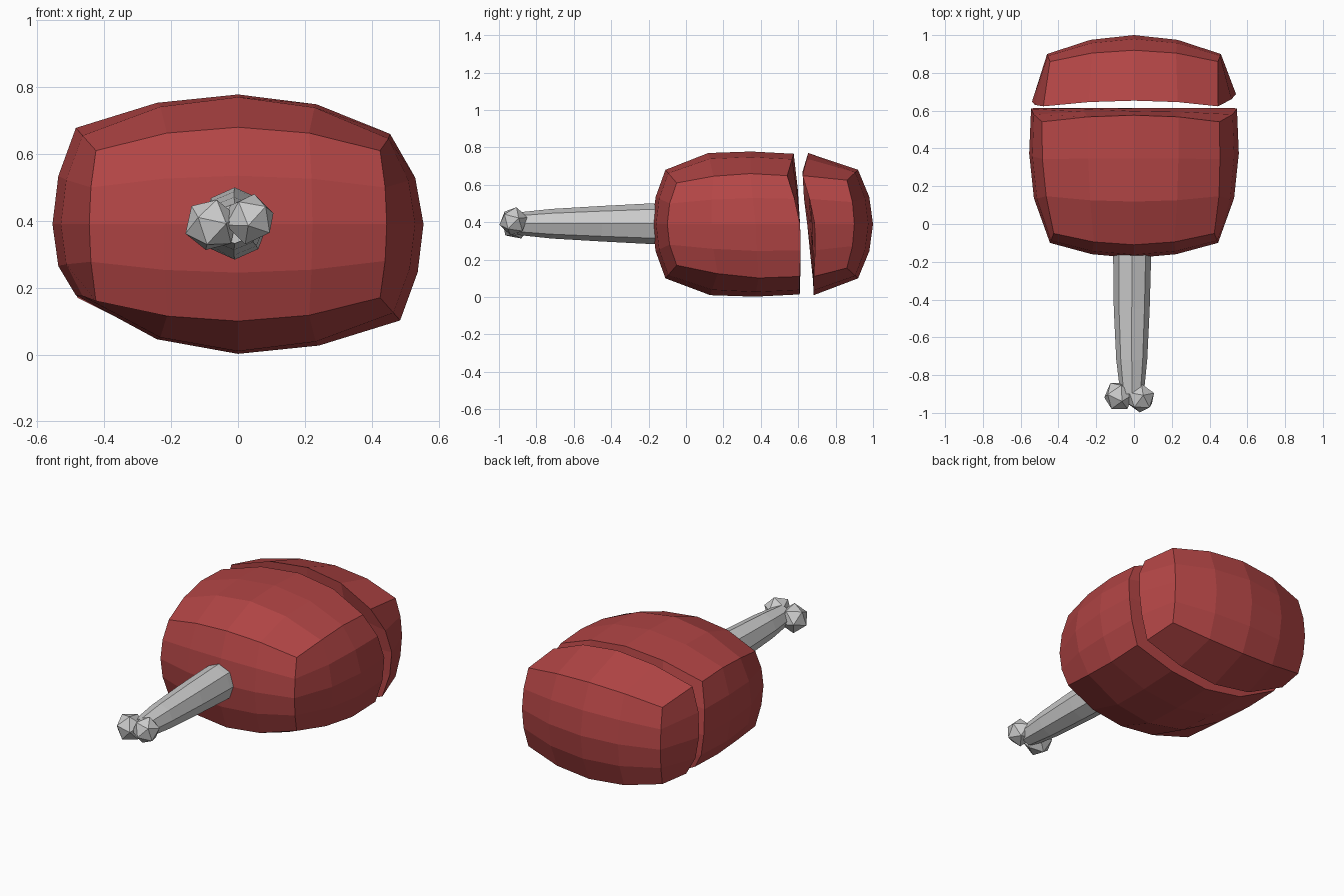
import bpy, bmesh, math
from mathutils import Vector, Matrix

if "Cube" in bpy.data.objects:
    bpy.data.objects.remove(bpy.data.objects["Cube"])

red = bpy.data.materials.new("meat_red")
red.diffuse_color = (0.45, 0.06, 0.06, 1)
red.use_nodes = True
red.node_tree.nodes["Principled BSDF"].inputs["Base Color"].default_value = red.diffuse_color
MID = 0.39


def finish(bm, name, mat=None):
    bmesh.ops.recalc_face_normals(bm, faces=bm.faces[:])
    me = bpy.data.meshes.new(name)
    bm.to_mesh(me)
    bm.free()
    ob = bpy.data.objects.new(name, me)
    bpy.context.collection.objects.link(ob)
    if mat:
        me.materials.append(mat)
    return ob


def bulged_block(name, rows, front, back):
    """Gridded cube; rows = (corner x, middle x, corner z, middle z, lower left lift, upper right pinch) along y."""
    bm = bmesh.new()
    bmesh.ops.create_cube(bm, size=2)
    n = len(rows) - 1
    cuts = [((p, 0, 0), (1, 0, 0)) for p in (-.5, 0, .5)]
    cuts += [((0, 0, p), (0, 0, 1)) for p in (-.5, 0, .5)]
    cuts += [((0, 2 * i / n - 1, 0), (0, 1, 0)) for i in range(1, n)]
    for co, no in cuts:
        bmesh.ops.bisect_plane(bm, geom=bm.verts[:] + bm.edges[:] + bm.faces[:],
                               plane_co=co, plane_no=no)
    for v in bm.verts:
        u, t, w = v.co.x, (v.co.y + 1) / 2, v.co.z
        cx, mx, cz, mz, lift, pinch = rows[round(t * n)]
        x = u * (cx + (mx - cx) * (1 - w * w))
        z = MID + w * (cz + (mz - cz) * (1 - u * u))
        corner = u * u * w * w
        if u < 0 and w < 0:
            z += lift * corner
        if u > 0 and w > 0:
            x -= pinch * corner
            z -= 0.6 * pinch * corner
        y = front(u, w) * (1 - t) + back(u, w) * t
        v.co = (x, y, z)
    return finish(bm, name, red)


# main piece of meat
bulged_block(
    "meat_main",
    [(.425, .445, .22, .29, -.01, 0), (.465, .53, .265, .38, .05, .015),
     (.485, .555, .288, .388, .075, .03), (.487, .545, .28, .376, .075, .035)],
    lambda u, w: -.18 + .08 * u * u + .07 * w * w - .02 * u * u * w * w,
    lambda u, w: .61 - .016 * w - .018 * w * w - .035 * u * u * max(w, 0))

# slice cut from the back end
bulged_block(
    "meat_slice",
    [(.48, .54, .28, .38, .06, .035), (.445, .46, .235, .29, .01, 0)],
    lambda u, w: .668 - .015 * w - .03 * u * u * max(w, 0) + .02 * u * abs(u) * (1 - w * w),
    lambda u, w: 1.0 - .10 * u * u - .08 * w * w + .04 * u * u * w * w)

# tapered bone shaft
bm = bmesh.new()
SIDES = 8
rings = []
for y, rx, rz, cx in [(-.15, .10, .108, -.01), (-.2, .10, .108, -.01), (-.45, .095, .095, -.012),
                      (-.72, .082, .079, -.012), (-.9, .062, .06, -.01)]:
    rings.append([bm.verts.new((cx + rx * math.sin(2 * math.pi * i / SIDES), y,
                                .392 + rz * math.cos(2 * math.pi * i / SIDES)))
                  for i in range(SIDES)])
for a, b in zip(rings, rings[1:]):
    for i in range(SIDES):
        j = (i + 1) % SIDES
        bm.faces.new((a[i], a[j], b[j], b[i]))
bm.faces.new(rings[0])
bm.faces.new(rings[-1])
finish(bm, "bone_shaft")

# two knobs at the bone end
for name, loc, r, turn in [("bone_knob_left", (-.08, -.91, .388), .082, .5),
                           ("bone_knob_right", (.035, -.922, .405), .078, 1.3)]:
    bm = bmesh.new()
    bmesh.ops.create_icosphere(bm, subdivisions=1, radius=r,
                               matrix=Matrix.Translation(loc) @ Matrix.Rotation(turn, 4, Vector((1, .4, .7))))
    finish(bm, name)
